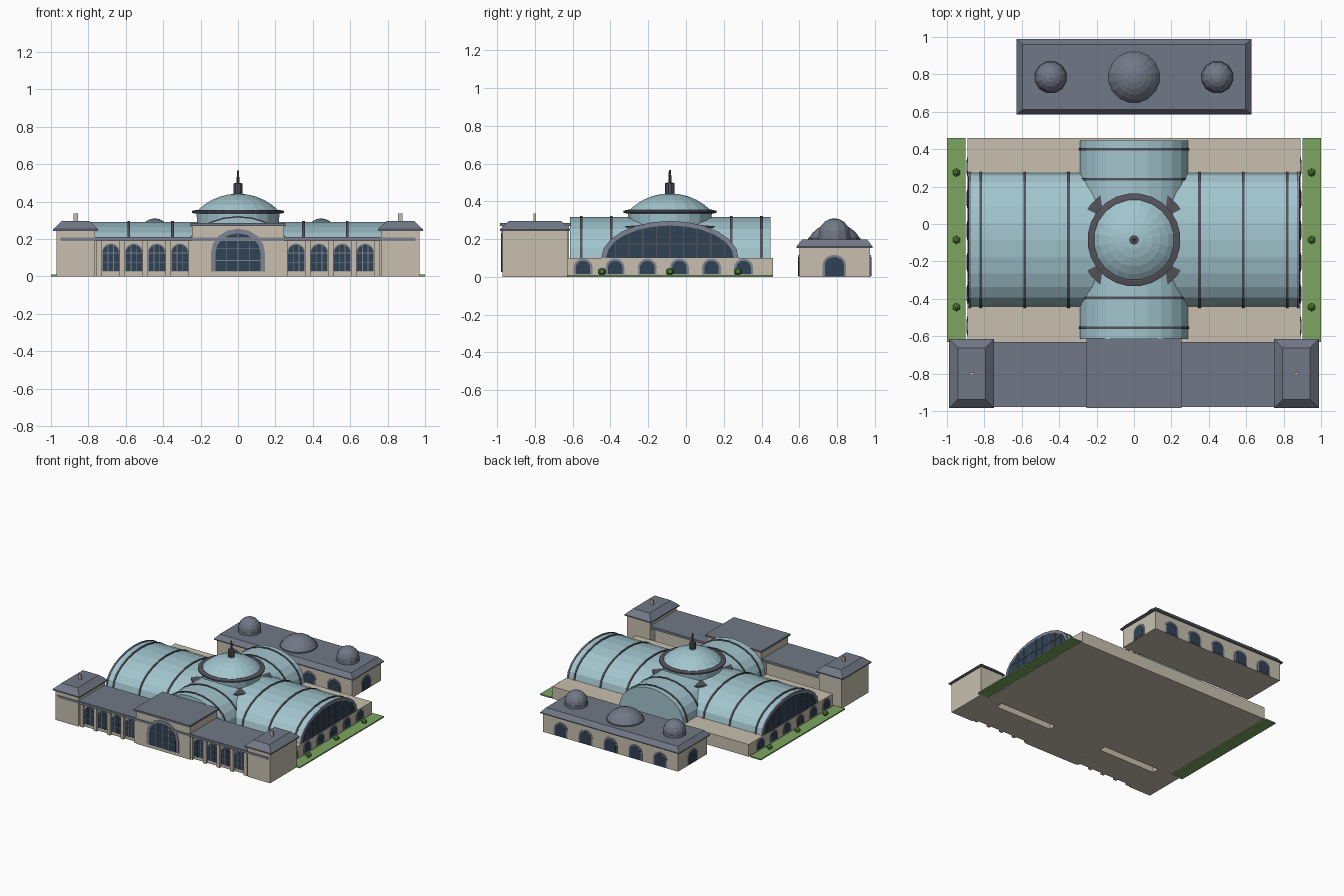
import bpy, bmesh, math
from mathutils import Vector

if "Cube" in bpy.data.objects:
    bpy.data.objects.remove(bpy.data.objects["Cube"])


def mat(name, r, g, b):
    m = bpy.data.materials.new(name)
    m.diffuse_color = (r, g, b, 1)
    m.use_nodes = True
    m.node_tree.nodes["Principled BSDF"].inputs["Base Color"].default_value = m.diffuse_color
    return m


STONE = mat("stone", .58, .53, .43)
GLASS_ROOF = mat("glass_roof", .36, .56, .62)
SLATE = mat("slate", .165, .19, .24)
METAL = mat("dark_metal", .09, .085, .105)
PANE = mat("window_pane", .03, .055, .09)
TRIM = mat("grey_trim", .21, .23, .29)
GRASS = mat("grass", .2, .38, .12)
SHRUB = mat("shrub", .1, .26, .045)

CY = -.085  # centre line of the hall
NX, PX, NY, PY = (-1, 0), (1, 0), (0, -1), (0, 1)


class Part:
    """Collects solids into one object."""

    def __init__(self, name, material):
        self.name, self.material, self.bm = name, material, bmesh.new()

    def prism(self, a, b):
        """Solid between two matching outlines."""
        va = [self.bm.verts.new(p) for p in a]
        vb = [self.bm.verts.new(p) for p in b]
        n = len(va)
        self.bm.faces.new(va)
        self.bm.faces.new(vb[::-1])
        for i in range(n):
            j = (i + 1) % n
            self.bm.faces.new((va[j], va[i], vb[i], vb[j]))

    def frustum(self, cx, cy, hx, hy, z0, tx, ty, z1):
        c = ((-1, -1), (1, -1), (1, 1), (-1, 1))
        self.prism([(cx + s * hx, cy + t * hy, z0) for s, t in c],
                   [(cx + s * tx, cy + t * ty, z1) for s, t in c])

    def box(self, x0, x1, y0, y1, z0, z1):
        hx, hy = (x1 - x0) / 2, (y1 - y0) / 2
        self.frustum(x0 + hx, y0 + hy, hx, hy, z0, hx, hy, z1)

    def wall(self, outline, origin, n, d0, d1):
        """Extrude a (u, z) outline from a wall point along its normal."""
        ux, uy = -n[1], n[0]

        def put(d):
            return [(origin[0] + u * ux + d * n[0],
                     origin[1] + u * uy + d * n[1], z) for u, z in outline]
        self.prism(put(d0), put(d1))

    def lathe(self, cx, cy, profile, sides):
        rings = []
        for r, z in profile:
            rings.append([self.bm.verts.new((cx + r * math.cos(t), cy + r * math.sin(t), z))
                          for t in [2 * math.pi * (i + .5) / sides for i in range(sides)]])
        for a, b in zip(rings, rings[1:]):
            for i in range(sides):
                j = (i + 1) % sides
                self.bm.faces.new((a[i], a[j], b[j], b[i]))
        self.bm.faces.new(rings[0][::-1])
        self.bm.faces.new(rings[-1])

    def done(self):
        bmesh.ops.remove_doubles(self.bm, verts=self.bm.verts, dist=1e-5)
        bmesh.ops.recalc_face_normals(self.bm, faces=self.bm.faces)
        me = bpy.data.meshes.new(self.name)
        self.bm.to_mesh(me)
        self.bm.free()
        me.materials.append(self.material)
        ob = bpy.data.objects.new(self.name, me)
        bpy.context.collection.objects.link(ob)


def half_ellipse(w, h, z, seg=12):
    return [(w * math.cos(math.pi * i / seg), z + h * math.sin(math.pi * i / seg))
            for i in range(seg + 1)]


def rect(u0, u1, z0, z1):
    return [(u0, z0), (u1, z0), (u1, z1), (u0, z1)]


def arch(w, z0, spring, top):
    return [(-w, z0), (w, z0)] + half_ellipse(w, top - spring, spring, 8)


def cap(r, z0, z1, n=5):
    """Profile of a shallow spherical dome."""
    h = z1 - z0
    R = (r * r + h * h) / (2 * h)
    a = math.atan2(r, R - h)
    return [(max(R * math.sin(a * (1 - i / n)), .002),
             z1 - R + R * math.cos(a * (1 - i / n))) for i in range(n + 1)]


frames = Part("window_frames", TRIM)
panes = Part("window_panes", PANE)
bars = Part("window_bars", TRIM)


def window(o, n, w, z0, spring, top, rim=.012, us=(), zs=()):
    frames.wall(arch(w + rim, z0, spring, top + rim), o, n, -.002, .004)
    panes.wall(arch(w, z0 + .003, spring, top), o, n, -.002, .006)
    for u in us:
        zt = spring + (top - spring) * math.sqrt(1 - (u / w) ** 2)
        bars.wall(rect(u - .002, u + .002, z0, zt), o, n, 0, .008)
    for z in zs:
        bars.wall(rect(-w, w, z - .002, z + .002), o, n, 0, .008)


# Hall plinth, wings, towers, entrance and rear pavilion walls
walls = Part("stone_walls", STONE)
walls.box(-.89, .89, -.63, .46, 0, .1)
walls.box(-.245, .245, -.972, -.62, 0, .272)
walls.box(-.61, .61, .6, .975, 0, .157)
pilasters = Part("pilasters", STONE)
chimneys = Part("chimneys", STONE)
roofs = Part("slate_roofs", SLATE)
cornice = Part("front_cornice", TRIM)
for s in (-1, 1):
    walls.box(s * .5 - .27, s * .5 + .27, -.945, -.69, 0, .19)
    walls.box(s * .868 - .103, s * .868 + .103, -.972, -.625, 0, .25)
    roofs.box(s * .5 - .27, s * .5 + .27, -.97, -.63, .19, .21)
    roofs.frustum(s * .868, -.8, .12, .185, .243, .12, .185, .252)
    roofs.frustum(s * .868, -.8, .12, .185, .252, .073, .138, .296)
    chimneys.box(s * .868 - .012, s * .868 + .012, -.806, -.794, .29, .336)
    for i in range(5):
        x = s * (.25 + i * .123)
        pilasters.box(x - .014, x + .014, -.966, -.94, 0, .19)
    for i in range(4):
        window((s * (.311 + i * .123), -.945), NY, .043, .025, .125, .17, .006, (-.015, .015), (.075, .125))
    # Side arches of the plinth
    for i in range(6):
        window((s * .89, -.545 + i * .17), (s, 0), .038, .012, .05, .085)
    window((s * .61, .785), (s, 0), .05, .003, .065, .105)
cornice.box(-.95, .95, -.978, -.965, .19, .208)
window((0, -.972), NY, .12, .025, .125, .23, .025, (-.06, 0, .06), (.085, .15))
for i in range(-2, 3):
    window((i * .225, .975), PY, .05, .003, .065, .105)
    window((i * .225, .6), NY, .05, .003, .065, .105)

# Flat entrance roof and rear pavilion roof with three domes
roofs.box(-.255, .255, -.985, -.61, .27, .285)
roofs.box(-.628, .628, .585, .988, .153, .16)
roofs.frustum(0, .7865, .628, .2015, .16, .595, .173, .197)
rear_domes = Part("rear_domes", SLATE)
rear_domes.lathe(0, .785, [(.142, .19), (.142, .205)] + cap(.138, .205, .285), 16)
for s in (-1, 1):
    rear_domes.lathe(s * .445, .785, [(.088, .19), (.088, .22)] + cap(.086, .22, .31), 12)

# Crossing glass vaults with metal ribs
vaults = Part("glass_vaults", GLASS_ROOF)
ribs = Part("vault_ribs", METAL)
vaults.wall(half_ellipse(.357, .19, .1), (0, CY), PX, -.88, .88)
vaults.wall(half_ellipse(.29, .217, .1), (0, 0), PY, -.615, .447)
for s in (-1, 1):
    for x in (.35, .585, .82):
        ribs.wall(half_ellipse(.363, .196, .1), (s * x, CY), PX, -.007, .007)
for y in (-.555, -.395, .24, .4):
    ribs.wall(half_ellipse(.295, .222, .1), (0, y), PY, -.007, .007)

# Glazed gable ends with glazing bars
end_bars = Part("gable_bars", METAL)
for s in (-1, 1):
    o, n = (s * .88, CY), (s, 0)
    frames.wall(half_ellipse(.363, .196, .1), o, n, -.008, .004)
    panes.wall(half_ellipse(.338, .172, .1), o, n, -.002, .007)
    for i in range(-4, 5):
        u = i * .072
        zt = .1 + .172 * math.sqrt(1 - (u / .338) ** 2)
        end_bars.wall(rect(u - .003, u + .003, .1, zt), o, n, 0, .01)
    u = .338 * math.sqrt(1 - (.075 / .172) ** 2)
    end_bars.wall(rect(-u, u, .172, .178), o, n, 0, .01)

# Central dome, its ring and lantern
dome = Part("central_dome", GLASS_ROOF)
dome.lathe(0, CY, [(.215, .2), (.225, .34)] + cap(.222, .35, .442), 20)
ring = Part("dome_rings", METAL)
ring.lathe(0, CY, [(.235, .336), (.249, .34), (.249, .35), (.222, .356)], 24)
ring.lathe(0, CY, [(.3, .258), (.3, .268), (.22, .276)], 24)
lantern = Part("lantern_spire", METAL)
lantern.lathe(0, CY, [(.025, .435), (.025, .497), (.008, .5), (.006, .566)], 10)

# Lawns and shrubs
lawn = Part("lawns", GRASS)
shrubs = Part("shrubs", SHRUB)
for s in (-1, 1):
    lawn.box(s * .95 - .05, s * .95 + .05, -.63, .46, 0, .01)
    for y in (-.445, CY, .275):
        shrubs.lathe(s * .95, y, [(.008, .008), (.022, .02), (.022, .036), (.008, .048)], 6)

for p in (walls, pilasters, chimneys, roofs, cornice, rear_domes, vaults, ribs, frames,
          panes, bars, end_bars, dome, ring, lantern, lawn, shrubs):
    p.done()
